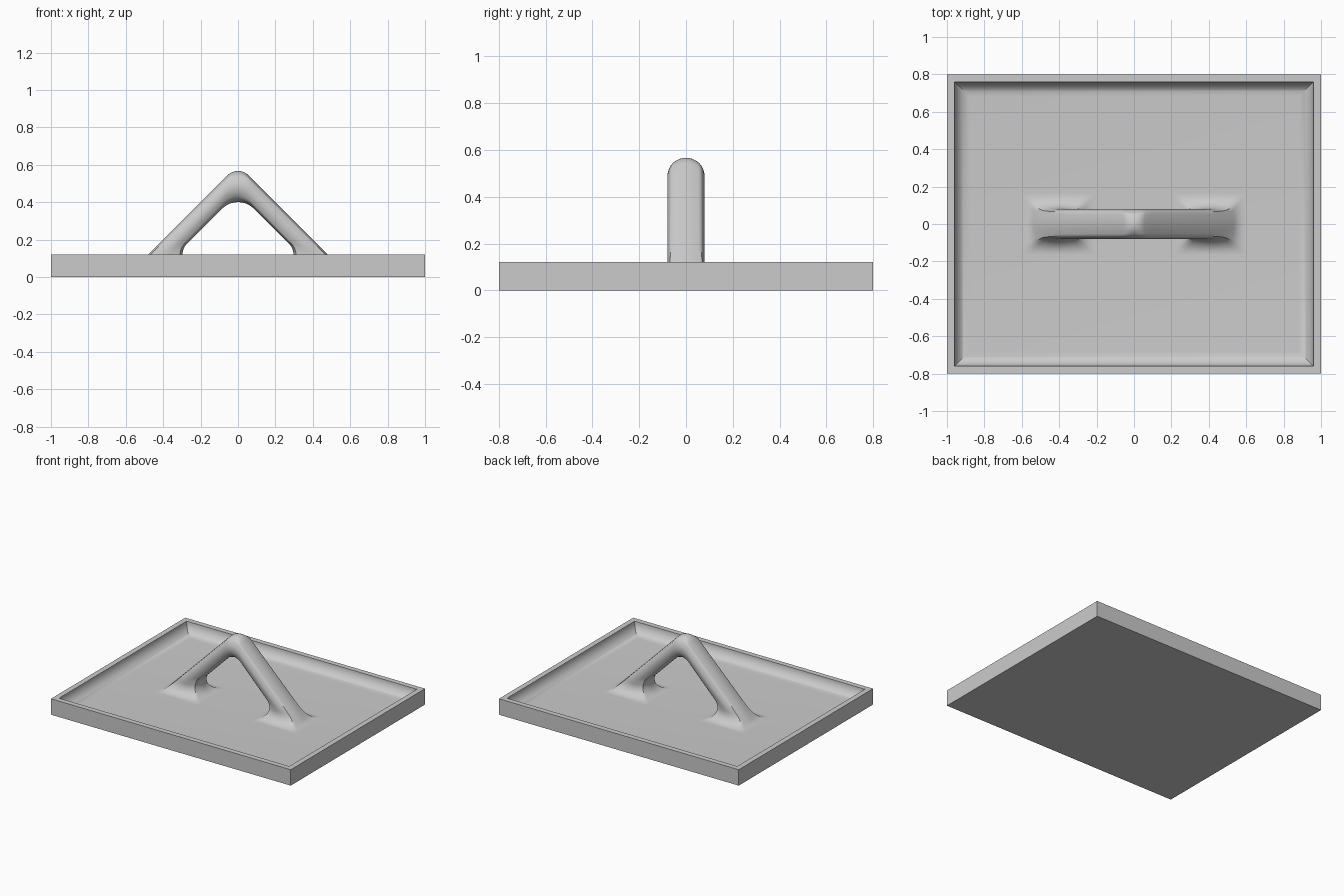
import bpy, bmesh, math

cube = bpy.data.objects.get("Cube")
if cube:
    bpy.data.objects.remove(cube, do_unlink=True)

# One plain grey
grey = bpy.data.materials.new("plain grey")
grey.use_nodes = True
grey.diffuse_color = (0.6, 0.6, 0.6, 1)
grey.node_tree.nodes["Principled BSDF"].inputs["Base Color"].default_value = (0.6, 0.6, 0.6, 1)

FLOOR = 0.04    # top of the recessed floor
R = 0.08        # radius of every fillet
RING = 48       # points round the handle


def bridge(bm, rings):
    """Join each closed ring of vertices to the next with quads."""
    for a, b in zip(rings, rings[1:]):
        n = len(a)
        for i in range(n):
            j = (i + 1) % n
            bm.faces.new((a[i], a[j], b[j], b[i]))


def finish(bm, name, angle):
    bmesh.ops.recalc_face_normals(bm, faces=bm.faces)
    mesh = bpy.data.meshes.new(name)
    bm.to_mesh(mesh)
    bm.free()
    mesh.materials.append(grey)
    obj = bpy.data.objects.new(name, mesh)
    bpy.context.collection.objects.link(obj)
    bpy.ops.object.select_all(action='DESELECT')
    obj.select_set(True)
    bpy.context.view_layer.objects.active = obj
    bpy.ops.object.shade_smooth_by_angle(angle=math.radians(angle))
    return obj


# Tray: rectangles inset from the outer edge, up the wall and down the cove
bm = bmesh.new()
profile = [(0, 0), (0, 0.12), (0.04, 0.12)]
for i in range(1, 13):
    a = math.pi / 2 * i / 12
    profile.append((0.04 + R * (1 - math.cos(a)), 0.12 - R * math.sin(a)))
rings = []
for inset, z in profile:
    x, y = 1 - inset, 0.8 - inset
    rings.append([bm.verts.new(p) for p in
                  ((-x, -y, z), (x, -y, z), (x, y, z), (-x, y, z))])
bridge(bm, rings)
bm.faces.new(rings[0])
bm.faces.new(rings[-1])
finish(bm, "tray", 30)


# Handle: half an arch, each section given by its inner and outer points,
# its half width and its squareness (0 round, 1 rectangular)
def bend(r, line, t):
    """Rounded apex of radius r, tangent to the slope x + z = line."""
    a = math.radians(45) * t
    return r * math.sin(a), line - r * math.sqrt(2) + r * math.cos(a)


def arc(z):
    return math.sqrt(max(0.0, R * R - (z - FLOOR - R) ** 2))


sections = []
for i in range(9):
    t = i / 8
    sections.append((bend(0.12, 0.45, t), bend(0.08, 0.60, t), 0.08, 0.3 * t))

# Straight leg, its section turning from square-on to level
top_in, top_out = sections[-1][:2]
low_in, low_out = (0.273, 0.177), (0.423, 0.177)
for i in range(1, 13):
    t = i / 12
    inner = [p + (q - p) * t for p, q in zip(top_in, low_in)]
    outer = [p + (q - p) * t for p, q in zip(top_out, low_out)]
    sections.append((inner, outer, 0.08, 0.3 + 0.1 * t))

# Flared foot, level sections running out into the floor
for i in range(1, 19):
    a = math.radians(45 - 135 * i / 18)
    z = FLOOR + R + R * math.sin(a)
    inner = 0.217 + R * math.cos(a)
    outer = 0.6 - z if z > 0.063 else 0.593 - arc(z)
    width = 0.08 if z > FLOOR + R else 0.16 - arc(z)
    sections.append(((inner, z), (outer, z), width, 0.4 + 0.6 * (i / 18) ** 1.5))

bm = bmesh.new()
rings = []
for (ix, iz), (ox, oz), width, square in sections:
    ring = []
    for k in range(RING):
        a = 2 * math.pi * k / RING
        c, s = math.cos(a), math.sin(a)
        f = 1 - square + square / max(abs(c), abs(s))
        u = (1 + c * f) / 2
        ring.append(bm.verts.new((ix + (ox - ix) * u, width * s * f, iz + (oz - iz) * u)))
    rings.append(ring)
bridge(bm, rings)
handle = finish(bm, "handle", 50)
mirror = handle.modifiers.new("both legs", 'MIRROR')
mirror.use_clip = True
